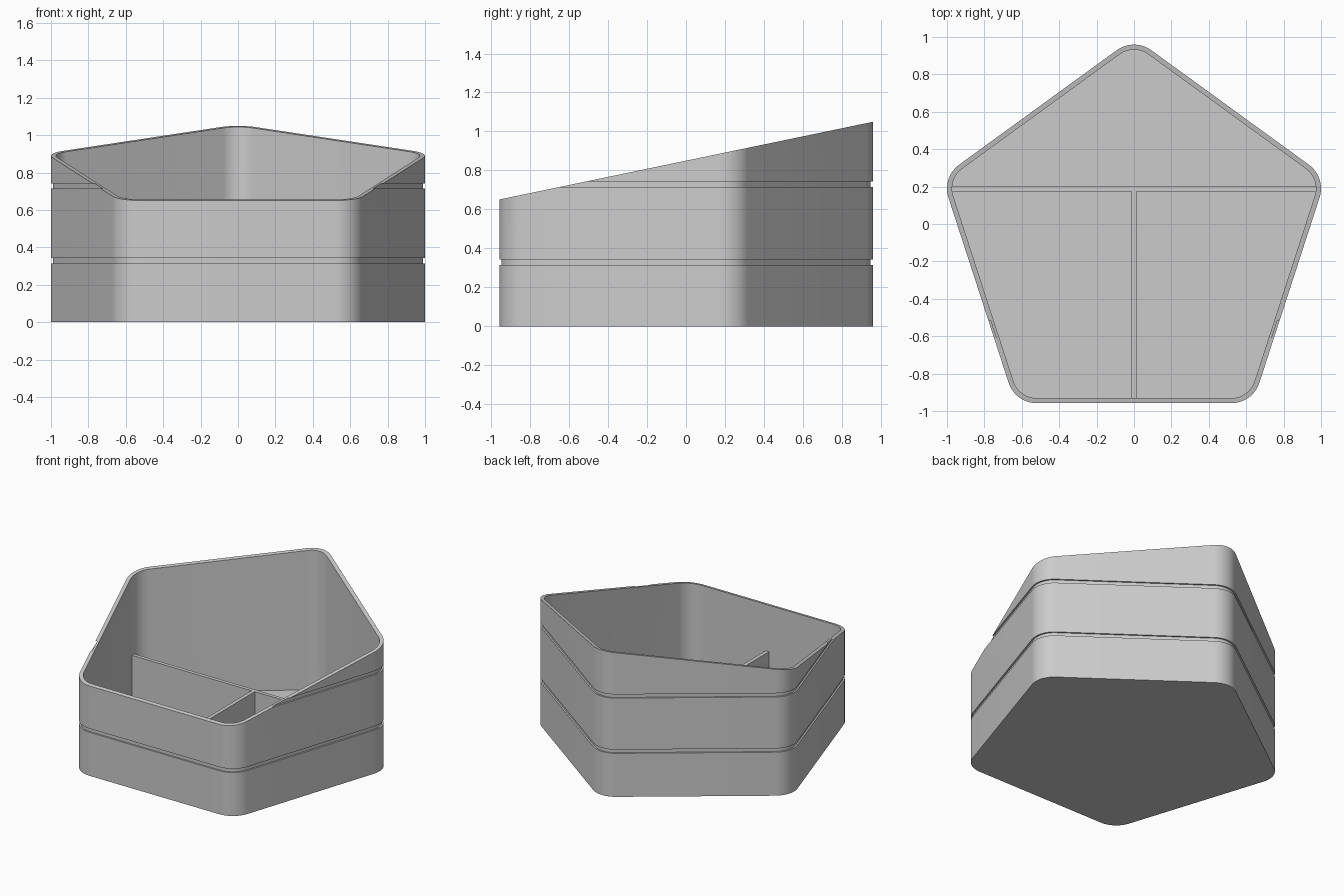
import bpy, bmesh
from math import sin, cos, tan, radians
from mathutils import Vector

if "Cube" in bpy.data.objects:
    bpy.data.objects.remove(bpy.data.objects["Cube"])

CENTRE_Y = -0.084     # centre of the pentagon
CORE = 0.885          # distance from there to each corner-arc centre
RADIUS = 0.158        # outer corner radius
WALL = 0.027
GROOVE = 0.011
FLOOR = 0.027
DIVIDER_TOP = 0.32
ARC_STEPS = 16

grey = bpy.data.materials.new("plain grey")
grey.use_nodes = True
colour = (0.6, 0.6, 0.6, 1)
grey.diffuse_color = colour
grey.node_tree.nodes["Principled BSDF"].inputs["Base Color"].default_value = colour


def outline(inset):
    """Rounded pentagon, point to the back, walls moved in by inset."""
    points = []
    for corner in range(5):
        mid = 90 + 72 * corner
        a = radians(mid)
        for i in range(ARC_STEPS + 1):
            b = radians(mid - 36 + 72 * i / ARC_STEPS)
            r = RADIUS - inset
            points.append((CORE * cos(a) + r * cos(b),
                           CENTRE_Y + CORE * sin(a) + r * sin(b)))
    return points


def add_shell(bm, profile):
    """Skin the (inset, z) profile around the outline and cap its first ring."""
    rings = [[bm.verts.new((x, y, z)) for x, y in outline(inset)] for inset, z in profile]
    for low, high in zip(rings, rings[1:]):
        for i in range(len(low)):
            j = (i + 1) % len(low)
            bm.faces.new((low[i], low[j], high[j], high[i]))
    bm.faces.new(rings[0])


def make_object(name, bm):
    bmesh.ops.recalc_face_normals(bm, faces=bm.faces)
    mesh = bpy.data.meshes.new(name)
    bm.to_mesh(mesh)
    bm.free()
    mesh.materials.append(grey)
    obj = bpy.data.objects.new(name, mesh)
    bpy.context.collection.objects.link(obj)
    return obj


# Container: grooved outside and plain inside, cut off by a sloping plane
bm = bmesh.new()
outside = [(0, 0)]
for z in (0.315, 0.715):
    outside += [(0, z), (GROOVE, z), (GROOVE, z + 0.027), (0, z + 0.027)]
add_shell(bm, outside + [(0, 1.3)])
add_shell(bm, [(WALL, FLOOR), (WALL, 1.3)])
cut = bmesh.ops.bisect_plane(bm, geom=bm.verts[:] + bm.edges[:] + bm.faces[:],
                             plane_co=Vector((0, 0, 0.85)),
                             plane_no=Vector((0, -0.208, 1)).normalized(),
                             clear_outer=True)
rim = [e for e in cut["geom_cut"] if isinstance(e, bmesh.types.BMEdge)]
bmesh.ops.triangle_fill(bm, edges=rim, use_beauty=True)
container = make_object("container", bm)

bpy.ops.object.select_all(action="DESELECT")
container.select_set(True)
bpy.context.view_layer.objects.active = container
bpy.ops.object.shade_smooth_by_angle(angle=radians(30))


# Dividers: one across the width, one from it to the front wall
def divider(name, x0, x1, y0, y1):
    bm = bmesh.new()
    bmesh.ops.create_cube(bm, size=1)
    z0 = FLOOR / 2
    bmesh.ops.scale(bm, vec=(x1 - x0, y1 - y0, DIVIDER_TOP - z0), verts=bm.verts)
    bmesh.ops.translate(bm, vec=((x0 + x1) / 2, (y0 + y1) / 2, (z0 + DIVIDER_TOP) / 2),
                        verts=bm.verts)
    make_object(name, bm)


divider("cross_divider", -0.98, 0.98, 0.173, 0.2)
divider("front_divider", -0.0135, 0.0135, -0.94, 0.173)
